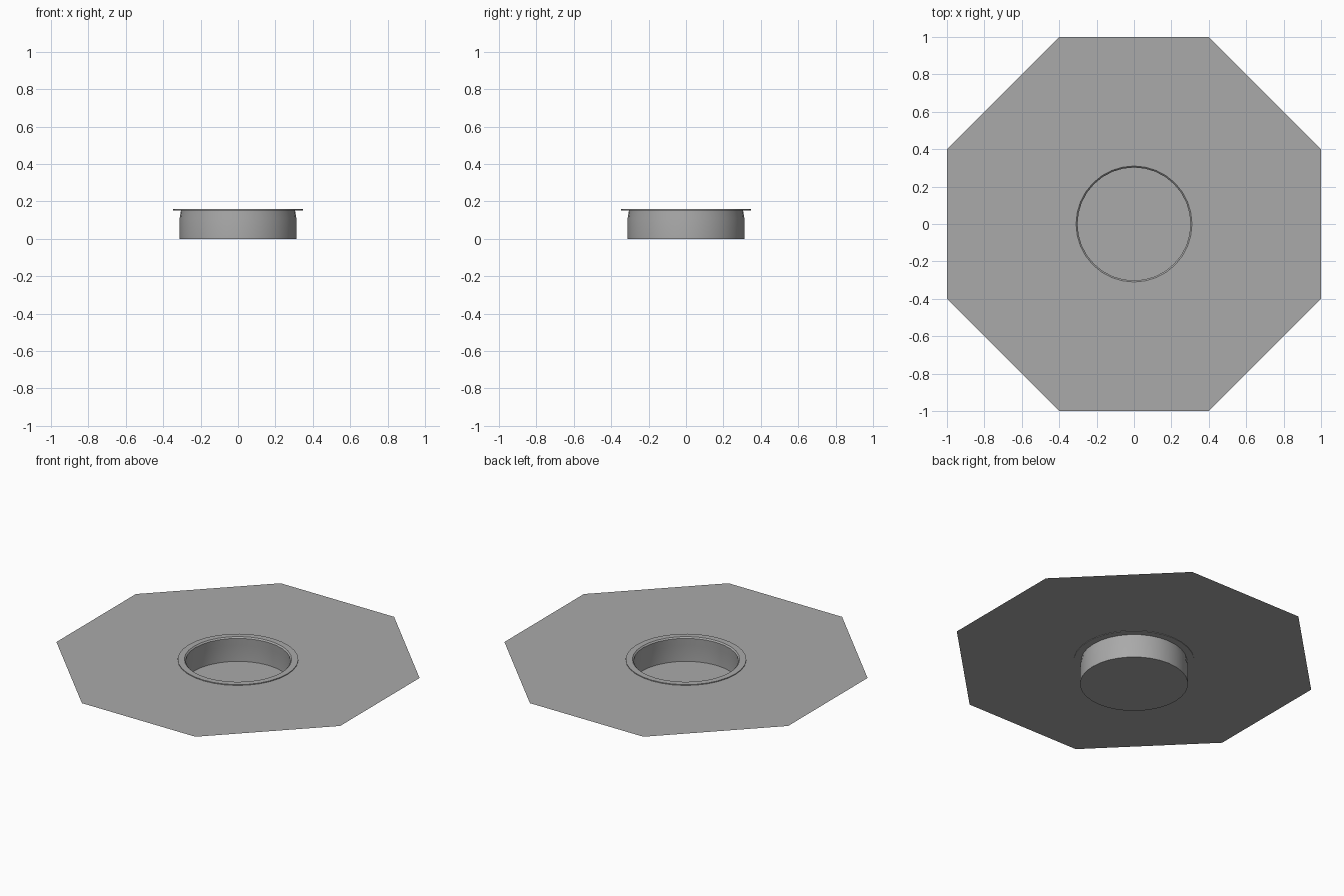
import bpy, bmesh, math

cube = bpy.data.objects.get("Cube")
if cube:
    bpy.data.objects.remove(cube, do_unlink=True)

SIDES = 32

grey = bpy.data.materials.new("mid grey")
grey.use_nodes = True
colour = (0.4, 0.4, 0.4, 1)
grey.diffuse_color = colour
grey.node_tree.nodes["Principled BSDF"].inputs["Base Color"].default_value = colour


def ring(bm, radius, z, start=0.0):
    """Circle of vertices, counter-clockwise from the start angle."""
    angles = [start + math.tau * i / SIDES for i in range(SIDES)]
    return [bm.verts.new((radius * math.cos(a), radius * math.sin(a), z)) for a in angles]


def finish(bm, name):
    mesh = bpy.data.meshes.new(name)
    bm.to_mesh(mesh)
    bm.free()
    mesh.materials.append(grey)
    obj = bpy.data.objects.new(name, mesh)
    bpy.context.collection.objects.link(obj)
    return obj


# Octagonal sheet with a round hole: one face per octagon side
bm = bmesh.new()
corners = [(1, -0.4), (1, 0.4), (0.4, 1), (-0.4, 1),
           (-1, 0.4), (-1, -0.4), (-0.4, -1), (0.4, -1)]
outer = [bm.verts.new((x, y, 0.156)) for x, y in corners]
hole = ring(bm, 0.335, 0.156, -math.pi / 8)
step = SIDES // 8
for i in range(8):
    arc = [hole[(step * i + k) % SIDES] for k in range(step, -1, -1)]
    bm.faces.new([outer[i], outer[(i + 1) % 8]] + arc)
finish(bm, "octagonal_sheet")

# Recessed cup with a tapered neck and flat flange, turned from one profile
profile = [(0.312, 0), (0.312, 0.11), (0.306, 0.147), (0.306, 0.153),
           (0.348, 0.153), (0.348, 0.161), (0.31, 0.161), (0.302, 0.153),
           (0.302, 0.147), (0.308, 0.11), (0.308, 0.004)]
bm = bmesh.new()
rings = [ring(bm, r, z) for r, z in profile]
for low, high in zip(rings, rings[1:]):
    for i in range(SIDES):
        j = (i + 1) % SIDES
        bm.faces.new((low[i], low[j], high[j], high[i]))
bm.faces.new(rings[0][::-1])
bm.faces.new(rings[-1])
bmesh.ops.recalc_face_normals(bm, faces=bm.faces)
cup = finish(bm, "flanged_cup")

bpy.ops.object.select_all(action="DESELECT")
cup.select_set(True)
bpy.context.view_layer.objects.active = cup
bpy.ops.object.shade_smooth_by_angle(angle=math.radians(30))
